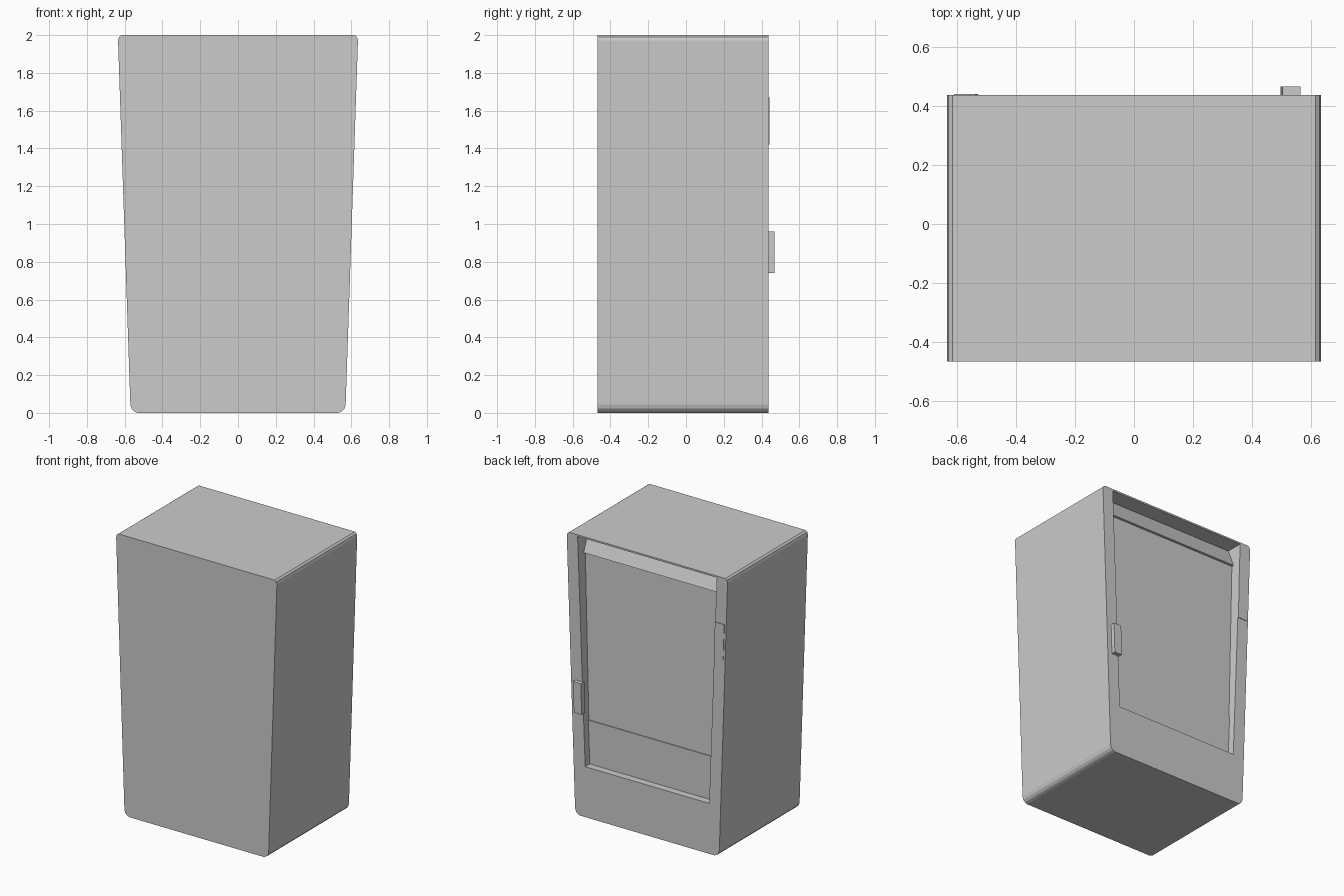
import bpy, bmesh

if "Cube" in bpy.data.objects:
    bpy.data.objects.remove(bpy.data.objects["Cube"])

BACK, FRONT = 0.438, -0.468


def make_object(name, rings):
    """Closed solid lofted between two matching rings of points."""
    bm = bmesh.new()
    a, b = [[bm.verts.new(p) for p in ring] for ring in rings]
    n = len(a)
    bm.faces.new(a)
    bm.faces.new(b[::-1])
    for i in range(n):
        j = (i + 1) % n
        bm.faces.new((a[j], a[i], b[i], b[j]))
    bmesh.ops.recalc_face_normals(bm, faces=bm.faces)
    mesh = bpy.data.meshes.new(name)
    bm.to_mesh(mesh)
    bm.free()
    obj = bpy.data.objects.new(name, mesh)
    bpy.context.collection.objects.link(obj)
    return obj


def extrude_y(name, profile, y0, y1):
    """Extrude an (x, z) profile along y."""
    return make_object(name, [[(x, y, z) for x, z in profile] for y in (y0, y1)])


# Tapered cabinet body with rounded lower corners and small top chamfers
half = [(0.53, 0), (0.549, 0.007), (0.563, 0.022), (0.57, 0.045),
        (0.635, 1.972), (0.63, 1.99), (0.617, 2.0)]
profile = half + [(-x, z) for x, z in reversed(half)]
body = extrude_y("cabinet_body", profile, FRONT, BACK)

# Recess in the back: stepped floor panel, tilted main panel, sloped top strip
side = [(0.5, 0.36), (0.386, 0.36), (0.386, 0.67), (0.38, 0.67),
        (0.358, 1.85), (0.376, 1.85), (0.315, 1.988), (0.5, 1.988)]


def recess_half_width(z):
    return 0.49 + 0.06 * (z - 0.36) / 1.628


cutter = make_object("recess_cutter", [
    [(s * recess_half_width(z), y, z) for y, z in side] for s in (-1, 1)])
cutter.hide_render = True

cut = body.modifiers.new("recess", "BOOLEAN")
cut.operation = "DIFFERENCE"
cut.solver = "EXACT"
cut.object = cutter
bpy.context.view_layer.objects.active = body
bpy.ops.object.modifier_apply(modifier=cut.name)
bpy.data.objects.remove(cutter, do_unlink=True)

# Handle and thin plate, both leaning with the tapered sides
extrude_y("handle", [(0.497, 0.74), (0.558, 0.74), (0.565, 0.96), (0.504, 0.96)],
          BACK - 0.01, 0.468)
extrude_y("side_plate", [(-0.603, 1.42), (-0.53, 1.42), (-0.538, 1.67), (-0.611, 1.67)],
          BACK - 0.01, BACK + 0.004)
